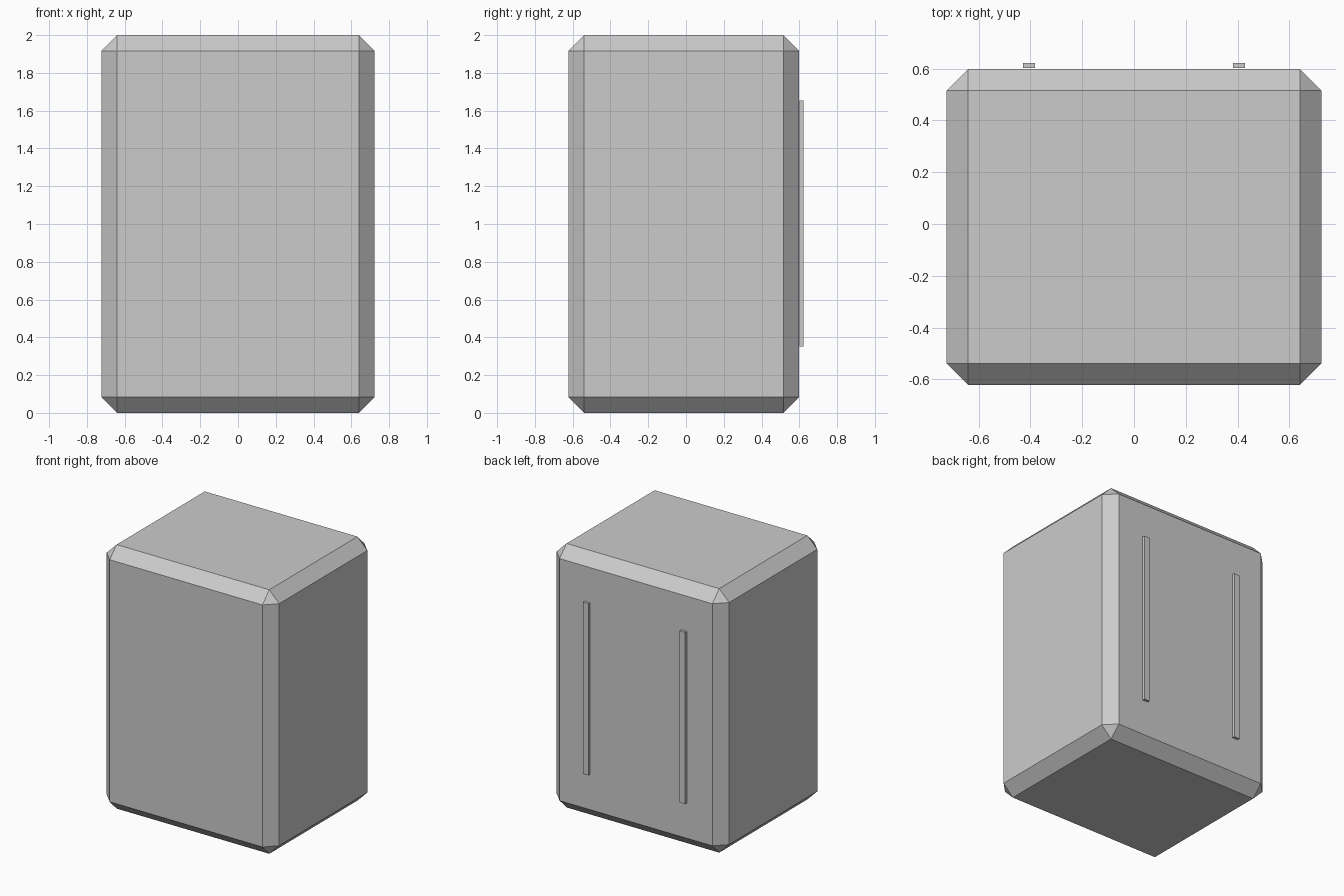
import bpy, bmesh
from mathutils import Vector

if "Cube" in bpy.data.objects:
    bpy.data.objects.remove(bpy.data.objects["Cube"])


def box(name, lo, hi, chamfer=0.0):
    """Axis-aligned box between two corners, with optional flat chamfers."""
    lo, hi = Vector(lo), Vector(hi)
    size, centre = hi - lo, (lo + hi) / 2
    bm = bmesh.new()
    bmesh.ops.create_cube(bm, size=1)
    for v in bm.verts:
        v.co = Vector(a * b for a, b in zip(v.co, size))
    if chamfer:
        bmesh.ops.bevel(bm, geom=bm.edges[:], offset=chamfer, offset_type='OFFSET',
                        segments=1, affect='EDGES', profile=0.5)
    mesh = bpy.data.meshes.new(name)
    bm.to_mesh(mesh)
    bm.free()
    obj = bpy.data.objects.new(name, mesh)
    obj.location = centre
    bpy.context.collection.objects.link(obj)
    return obj


# chamfered main body
box("body", (-0.723, -0.622, 0), (0.723, 0.599, 2), 0.083)

# two thin vertical strips on the back
for side, x in (("left", -0.405), ("right", 0.405)):
    box(f"back_strip_{side}", (x - 0.023, 0.602, 0.352), (x + 0.023, 0.622, 1.653))
